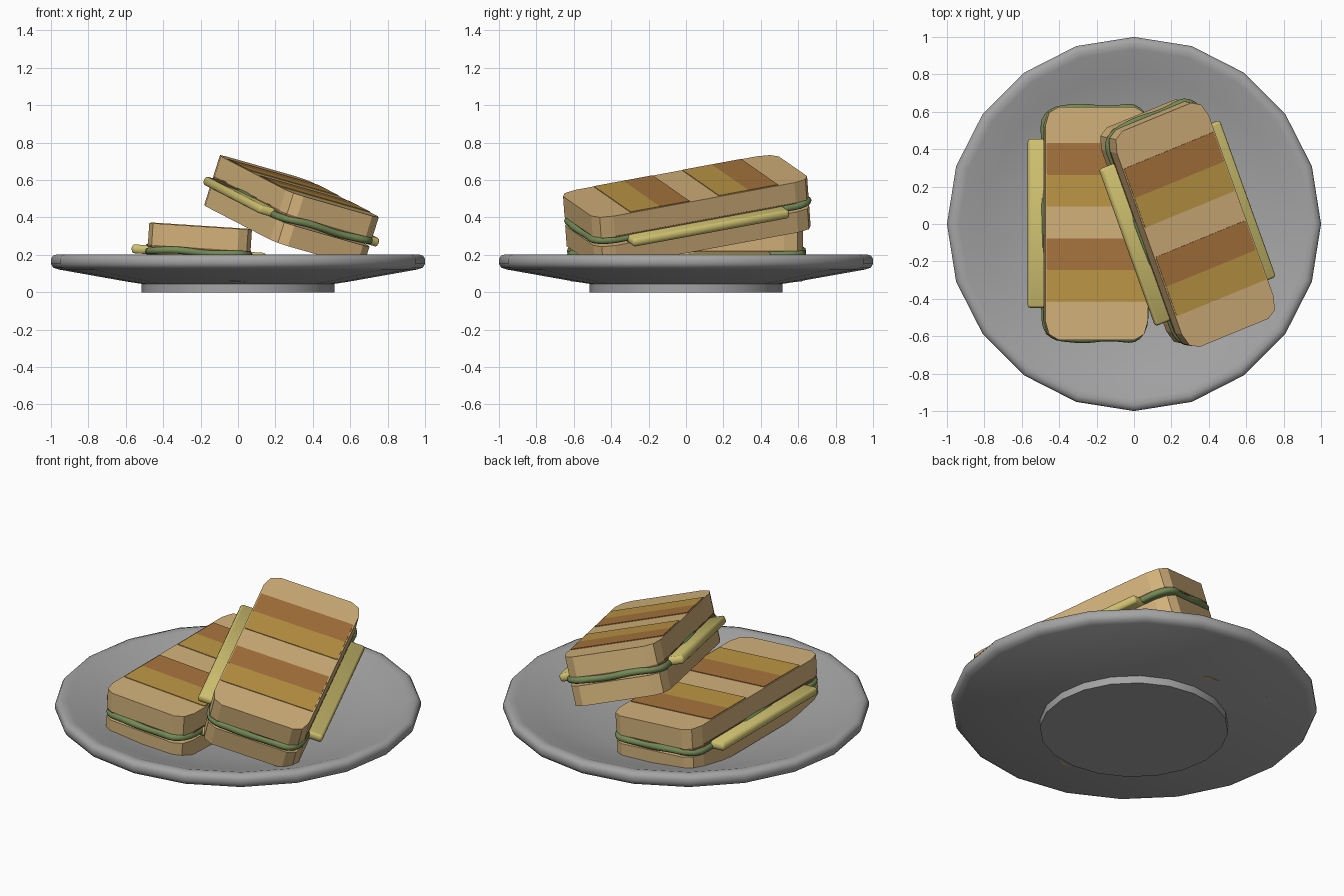
import bpy, bmesh, math
from mathutils import Vector, Matrix

if "Cube" in bpy.data.objects:
    bpy.data.objects.remove(bpy.data.objects["Cube"])


def material(name, rgb):
    m = bpy.data.materials.new(name)
    m.diffuse_color = (*rgb, 1)
    m.use_nodes = True
    m.node_tree.nodes["Principled BSDF"].inputs["Base Color"].default_value = m.diffuse_color
    return m


GREY = material("plate grey", (0.37, 0.37, 0.37))
BREAD = material("bread tan", (0.66, 0.45, 0.20))
BROWN = material("toast brown", (0.40, 0.18, 0.048))
GOLD = material("toast gold", (0.52, 0.31, 0.06))
CHEESE = material("cheese yellow", (0.62, 0.53, 0.16))
LETTUCE = material("lettuce green", (0.17, 0.25, 0.09))
HAM = material("filling brown", (0.25, 0.13, 0.06))


def finish(name, bm, mat, matrix=None, smooth=None):
    bmesh.ops.recalc_face_normals(bm, faces=bm.faces)
    me = bpy.data.meshes.new(name)
    bm.to_mesh(me)
    bm.free()
    me.materials.append(mat)
    ob = bpy.data.objects.new(name, me)
    bpy.context.collection.objects.link(ob)
    if matrix:
        ob.matrix_world = matrix
    if smooth:
        bpy.ops.object.select_all(action='DESELECT')
        ob.select_set(True)
        bpy.context.view_layer.objects.active = ob
        bpy.ops.object.shade_smooth_by_angle(angle=math.radians(smooth))
    return ob


def skin(rings):
    """Join rings of points into a closed solid."""
    bm = bmesh.new()
    loops = [[bm.verts.new(p) for p in r] for r in rings]
    n = len(loops[0])
    for a, b in zip(loops, loops[1:]):
        for i in range(n):
            j = (i + 1) % n
            bm.faces.new((a[i], a[j], b[j], b[i]))
    bm.faces.new(loops[0][::-1])
    bm.faces.new(loops[-1])
    return bm


def outline(hx, hy, rx, ry, seg=2, cuts=1):
    """Rounded rectangle, with the straight sides cut into pieces."""
    pts = []
    for q, (sx, sy) in enumerate(((1, 1), (-1, 1), (-1, -1), (1, -1))):
        for k in range(seg + 1):
            a = math.pi / 2 * (q + k / seg)
            pts.append(Vector((sx * (hx - rx) + rx * math.cos(a),
                               sy * (hy - ry) + ry * math.sin(a))))
    out = []
    for i, p in enumerate(pts):
        nxt = pts[(i + 1) % len(pts)]
        c = cuts if i % (seg + 1) == seg else 1
        out += [p.lerp(nxt, k / c) for k in range(c)]
    return out


def slab(name, hx, hy, z0, z1, mat, M, rx, ry, seg=2, edge=0.0, smooth=None):
    """Rounded slab with an optional softened edge."""
    prof = [(0, z0), (0, z1)]
    if edge:
        zs = (z1 - z0)
        prof = [(edge, z0), (edge * .3, z0 + zs * .14), (0, z0 + zs * .4),
                (0, z1 - zs * .4), (edge * .3, z1 - zs * .14), (edge, z1)]
    rings = [[(p.x, p.y, z) for p in
              outline(hx - d, hy - d, max(rx - d, .004), max(ry - d, .004), seg)]
             for d, z in prof]
    return finish(name, skin(rings), mat, M, smooth)


def lettuce(name, M):
    rings = []
    for d, z in ((.10, -.015), (.015, -.019), (.004, -.012), (0, 0),
                 (.004, .012), (.015, .019), (.10, .015)):
        ring = []
        for p in outline(.288 - d, .635 - d, .11 - d * .9, .12 - d * .9, 5, 12):
            wave = math.sin(p.x * 19 + .6) * math.cos(p.y * 7)
            grow = 1 + .008 * math.sin(p.x * 22 + p.y * 15)
            ring.append((p.x * grow, p.y * grow, z - .139 + .012 * wave))
        rings.append(ring)
    finish(name, skin(rings), LETTUCE, M, 60)


def sandwich(label, M):
    # two slices of bread
    slab(label + "_top_bread", .275, .622, -.115, 0, BREAD, M, .07, .10)
    slab(label + "_bottom_bread", .275, .622, -.28, -.165, BREAD, M, .07, .10)
    # filling
    slab(label + "_ham", .277, .615, -.128, -.112, HAM, M, .07, .10)
    lettuce(label + "_lettuce", M)
    slab(label + "_cheese", .36, .452, -.166, -.119, CHEESE, M,
         .015, .015, 2, .012, 50)
    # toasted stripes as thin plates
    for i, (y, mat) in enumerate(((.345, BROWN), (.175, GOLD),
                                  (-.165, BROWN), (-.335, GOLD))):
        T = M @ Matrix.Translation((0, y, 0))
        slab(f"{label}_stripe_{i}", .268, .085, -.002, .004, mat, T, .001, .001, 1)


def placed(origin, x_dir, y_dir):
    x = Vector(x_dir).normalized()
    z = x.cross(Vector(y_dir)).normalized()
    y = z.cross(x)
    return Matrix.Translation(origin) @ Matrix((x, y, z)).transposed().to_4x4()


sandwich("flat_sandwich", placed((-.2, .003, .352), (1, 0, -.065), (0, 1, 0)))
sandwich("leaning_sandwich", placed((.328, -.005, .567), (.925, .38, -.2645),
                                    (-.38, .925, .1865)))

# plate: turned profile with twenty sides
N = 20
profile = [(.515, 0), (.515, .045), (.60, .058), (.96, .122), (.988, .132),
           (1.0, .152), (1.0, .178), (.99, .195), (.965, .203), (.935, .197),
           (.80, .150), (.52, .078), (.25, .068), (.02, .066)]
rings = [[(r * math.cos(2 * math.pi * i / N), r * math.sin(2 * math.pi * i / N), z)
          for i in range(N)] for r, z in profile]
finish("plate", skin(rings), GREY, None, 45)
